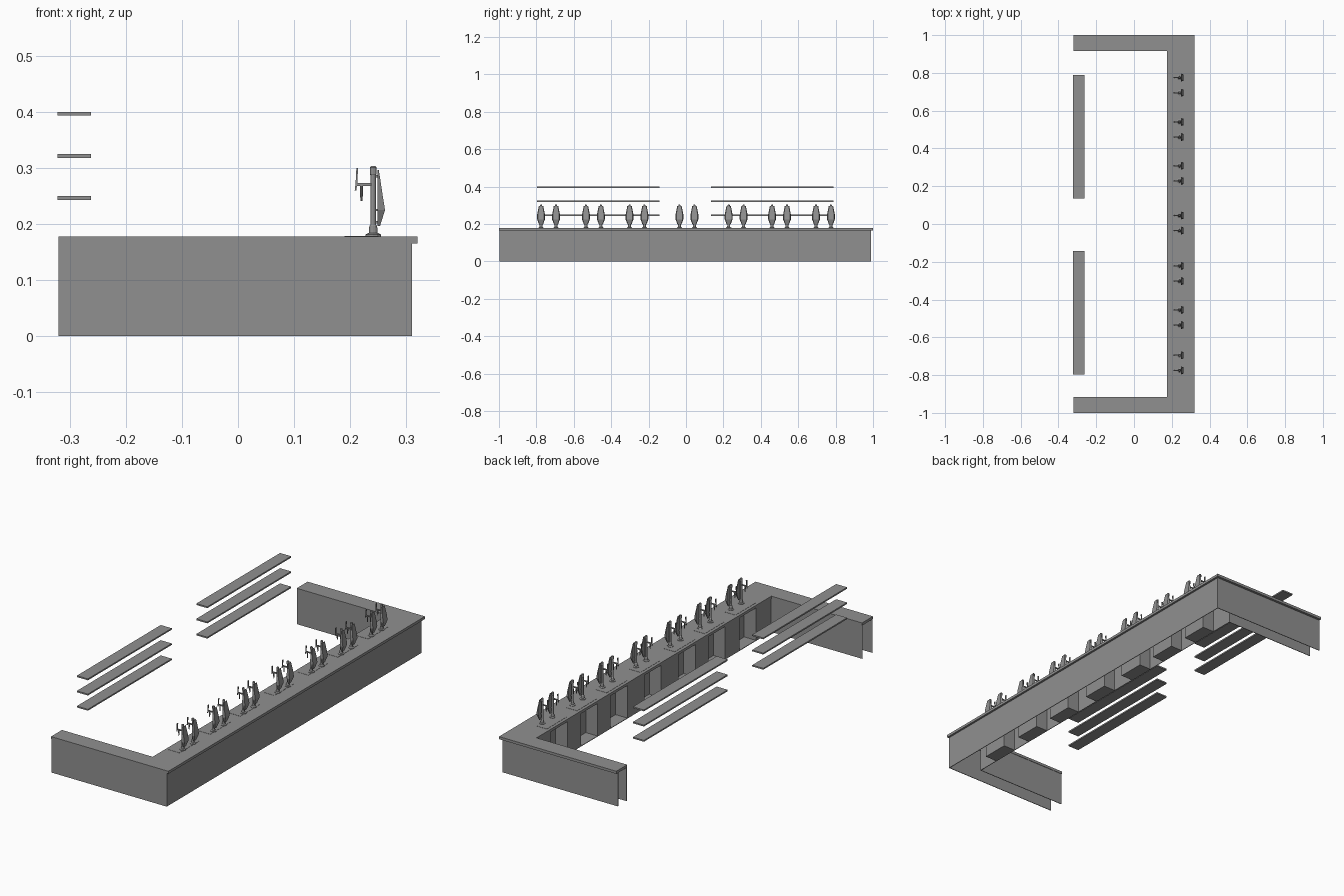
import bpy, bmesh, math

if "Cube" in bpy.data.objects:
    bpy.data.objects.remove(bpy.data.objects["Cube"])

# Mid grey used on every part
grey = bpy.data.materials.new("mid_grey")
grey.diffuse_color = (.28, .28, .28, 1)
grey.use_nodes = True
grey.node_tree.nodes["Principled BSDF"].inputs["Base Color"].default_value = grey.diffuse_color

def mesh_object(name, bm):
    bmesh.ops.recalc_face_normals(bm, faces=bm.faces)
    me = bpy.data.meshes.new(name)
    bm.to_mesh(me)
    bm.free()
    me.materials.append(grey)
    ob = bpy.data.objects.new(name, me)
    bpy.context.collection.objects.link(ob)
    return ob

def box(name, x0, x1, y0, y1, z0, z1):
    bm = bmesh.new()
    bmesh.ops.create_cube(bm, size=1)
    for v in bm.verts:
        v.co.x = x0 + (v.co.x + .5) * (x1 - x0)
        v.co.y = y0 + (v.co.y + .5) * (y1 - y0)
        v.co.z = z0 + (v.co.z + .5) * (z1 - z0)
    return mesh_object(name, bm)

def loft(name, rings):
    """Join equal-length point rings and cap both ends."""
    bm = bmesh.new()
    rows = [[bm.verts.new(p) for p in r] for r in rings]
    n = len(rows[0])
    for a, b in zip(rows, rows[1:]):
        for i in range(n):
            j = (i + 1) % n
            bm.faces.new((a[i], a[j], b[j], b[i]))
    bm.faces.new(rows[0])
    bm.faces.new(rows[-1])
    return mesh_object(name, bm)

def lathe(name, x, y, profile, n=12):
    return loft(name, [[(x + r * math.cos(2 * math.pi * i / n),
                         y + r * math.sin(2 * math.pi * i / n), z)
                        for i in range(n)] for r, z in profile])

# U-shaped countertop
TOP, UNDER = .178, .165
outline = [(-.32, -1), (.32, -1), (.32, 1), (-.32, 1),
           (-.32, .915), (.175, .915), (.175, -.915), (-.32, -.915)]
loft("countertop", [[(x, y, z) for x, y in outline] for z in (UNDER, TOP)])

# Thin counter panels, open underneath and at the arm ends
T = .003
box("front_panel", .31 - T, .31, -.998, .988, 0, UNDER)
box("end_panel_near", -.32, .31, -.998, -.998 + T, 0, UNDER)
box("end_panel_far", -.32, .31, .988 - T, .988, 0, UNDER)
box("inner_panel_near", -.32, .178, -.92, -.92 + T, 0, UNDER)
box("inner_panel_far", -.32, .178, .92 - T, .92, 0, UNDER)

# Wall shelves
for z in (.25, .325, .40):
    box("shelf_near", -.322, -.262, -.796, -.142, z - .007, z)
    box("shelf_far", -.322, -.262, .135, .788, z - .007, z)

def tap(y):
    # Turned foot, column and cap
    lathe("tap_column", .241, y, [(.014, TOP), (.014, .181), (.008, .184), (.007, .196),
          (.005, .199), (.005, .287), (.006, .289), (.006, .301), (.004, .303)])
    # Badge plate: height, half width, outward reach
    rows = [(.196, .010, .253), (.225, .021, .262), (.25, .021, .258),
            (.28, .015, .2535), (.296, .012, .251)]
    loft("tap_badge", [[(.249, y - w, z), (x, y - w * .8, z), (x, y + w * .8, z),
                        (.249, y + w, z)] for z, w, x in rows])
    for z in (.203, .225, .285):
        box("badge_bracket", .243, .25, y - .003, y + .003, z - .002, z + .002)
    # Spout arm, nozzle and pull lever
    box("spout_arm", .212, .237, y - .003, y + .003, .268, .273)
    lathe("nozzle", .22, y, [(.0015, .241), (.003, .255), (.003, .27)], 8)
    loft("lever", [[(x - .0015, y - w, z), (x + .0015, y - w, z),
                    (x + .0015, y + w, z), (x - .0015, y + w, z)]
                   for x, w, z in ((.2095, .003, .26), (.211, .002, .272), (.2125, .004, .30))])

# Seven tap pairs, each over a drip tray and an open niche in the inner wall
W, BACK = .066, .245
wall_y = -.92
for c in (-.735, -.495, -.262, .005, .268, .5, .735):
    box("drip_tray", .19, .25, c - .078, c + .078, TOP, .179)
    box("inner_wall", .178, .178 + T, wall_y, c - W, 0, UNDER)
    wall_y = c + W
    box("niche_floor", .178, BACK, c - W, c + W, 0, T)
    box("niche_back", BACK - T, BACK, c - W, c + W, 0, UNDER)
    for s in (-W, W):
        box("niche_side", .178, BACK, c + s - T / 2, c + s + T / 2, 0, UNDER)
    tap(c - .04)
    tap(c + .04)
box("inner_wall", .178, .178 + T, wall_y, .92, 0, UNDER)
